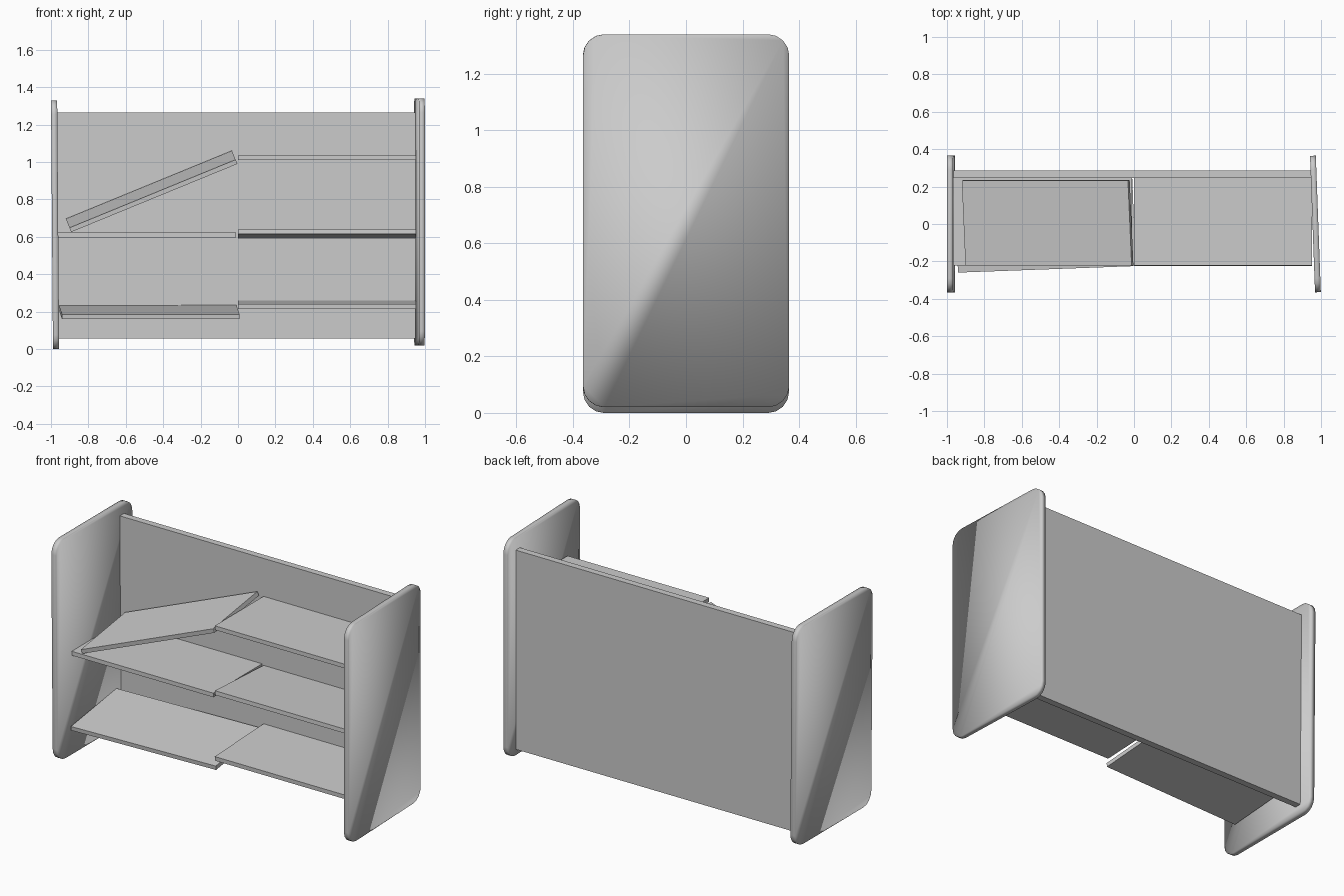
import bpy, bmesh
from math import radians
from mathutils import Euler

if "Cube" in bpy.data.objects:
    bpy.data.objects.remove(bpy.data.objects["Cube"])


def board(name, centre, size, rot=(0, 0, 0), corner=0.0):
    """Flat board; optional rounded corners in the y-z outline."""
    bm = bmesh.new()
    bmesh.ops.create_cube(bm, size=1)
    bmesh.ops.scale(bm, vec=size, verts=bm.verts)
    if corner:
        edges = [e for e in bm.edges
                 if abs(e.verts[0].co.x - e.verts[1].co.x) > 1e-4]
        bmesh.ops.bevel(bm, geom=edges, offset=corner, segments=4,
                        profile=0.5, affect='EDGES')
        for f in bm.faces:
            f.smooth = True
    mesh = bpy.data.meshes.new(name)
    bm.to_mesh(mesh)
    bm.free()
    ob = bpy.data.objects.new(name, mesh)
    ob.location = centre
    ob.rotation_euler = Euler([radians(a) for a in rot])
    bpy.context.collection.objects.link(ob)
    return ob


T = 0.025  # shelf thickness

# End panels, slightly out of true
board("left_panel", (-0.978, 0, 0.665), (0.033, 0.73, 1.33), (0, -0.45, 0), 0.075)
board("right_panel", (0.97, 0, 0.68), (0.031, 0.73, 1.32), (0, 0, 2.1), 0.075)

# Back board
board("back_panel", (-0.01, 0.265, 0.66), (1.91, 0.04, 1.21))

# Right-hand shelves
for name, z, tilt in (("top", 1.022, 0), ("middle", 0.615, -3), ("bottom", 0.238, 2.5)):
    board("right_shelf_" + name, (0.476, 0.012, z), (0.952, 0.47, T), (tilt, 0, 0))

# Left-hand shelves: the top one has collapsed at one end
board("left_shelf_fallen", (-0.462, 0.006, 0.843), (0.96, 0.457, T), (6.5, -22.3, 0))
board("left_shelf_middle", (-0.487, 0.012, 0.61), (0.955, 0.47, T))
board("left_shelf_bottom", (-0.475, -0.01, 0.198), (0.95, 0.465, T), (6.2, 0, 2.1))
